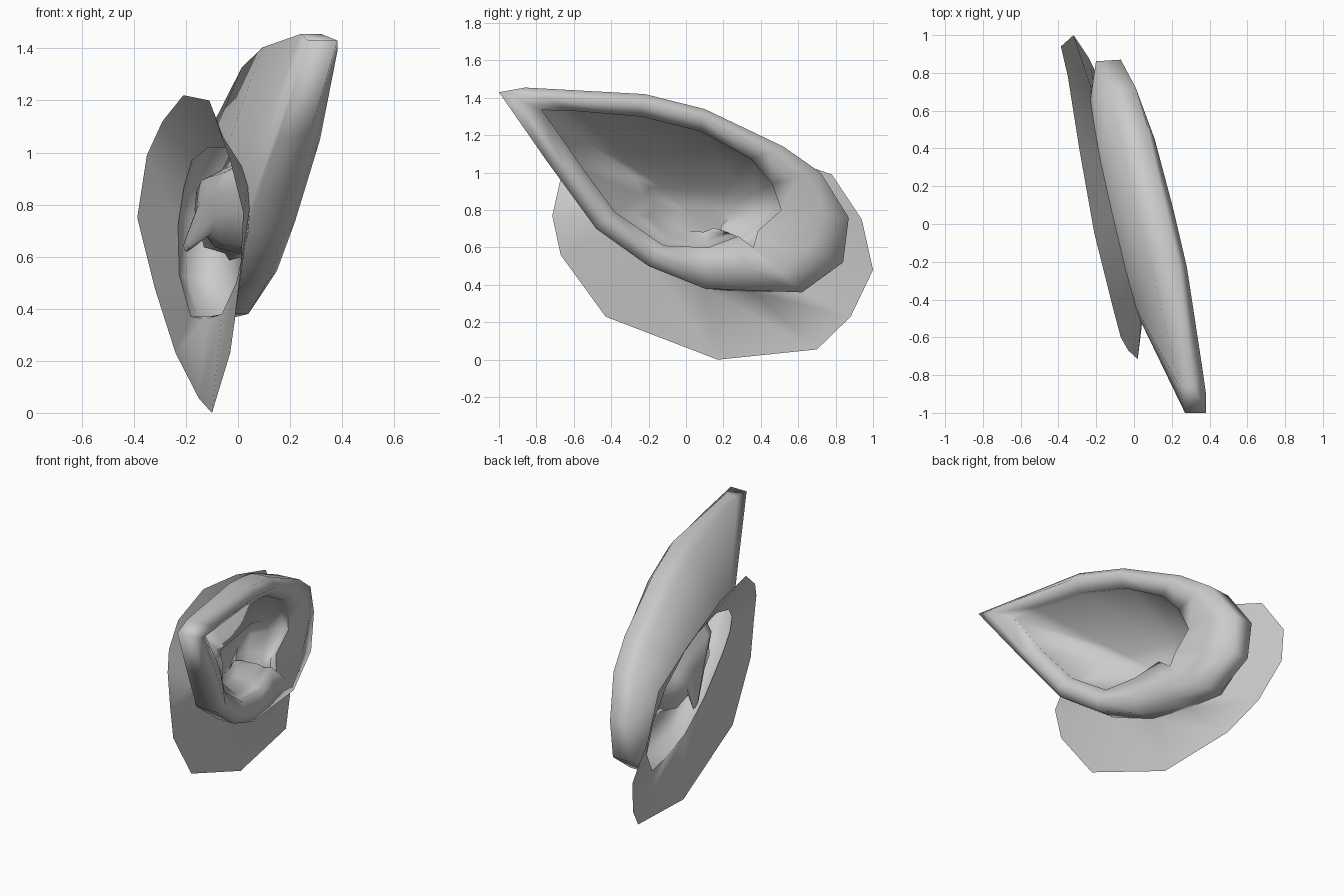
import bpy, bmesh
from mathutils import Vector

if "Cube" in bpy.data.objects:
    bpy.data.objects.remove(bpy.data.objects["Cube"])

# Every loop runs tip -> top -> back -> lobe -> front, 14 stations
# Ear silhouette: y, z, x at the back of the rim, x at the crest of the rim
outline = [(-1, 1.43, .27, .382), (-.86, 1.455, .24, .36), (-.22, 1.42, .10, .28),
           (.10, 1.34, .02, .205), (.52, 1.14, -.08, .11), (.72, 1.0, -.14, .05),
           (.87, .76, -.20, -.03), (.84, .52, -.19, -.03), (.62, .36, -.15, .0),
           (.35, .37, -.11, .04), (.10, .38, -.06, .08), (-.20, .50, .0, .15),
           (-.48, .70, .04, .22), (-.75, 1.07, .16, .315)]
# Inner edge of the rim: y, z, x
inner_pts = [(-.77, 1.335, .31), (-.60, 1.33, .29), (-.24, 1.30, .22), (.08, 1.22, .14),
             (.35, 1.07, .07), (.46, .94, .03), (.51, .80, .0), (.385, .69, .0),
             (.36, .60, .02), (.28, .66, .04), (.12, .60, .09), (-.12, .61, .12),
             (-.38, .79, .17), (-.55, 1.02, .26)]
# Open edge of the base skirt: y, z, x
skirt_pts = [(-.67, .97, -.03), (-.60, 1.08, -.07), (-.45, 1.20, -.11), (-.05, 1.22, -.21),
             (.40, 1.12, -.29), (.78, .99, -.35), (.94, .75, -.387), (1, .48, -.32),
             (.88, .23, -.24), (.70, .055, -.15), (.17, 0, -.10), (-.43, .23, -.03),
             (-.67, .56, .01), (-.715, .77, .02)]
# Where the ear shell grows out of the skirt: y, z
root_pts = [(-.52, .87), (-.45, .95), (-.25, 1.02), (.05, 1.02), (.33, .97), (.50, .87),
            (.66, .72), (.72, .53), (.60, .37), (.36, .36), (.10, .38), (-.18, .50),
            (-.42, .68), (-.51, .78)]
# How far the antihelix fold lies toward the bowl centre
fold = [.6, .6, .6, .55, .4, .25, .15, .1, .1, .1, .1, .15, .25, .5]


def head(y, z):
    """x of the sloping head surface the ear sits on"""
    return -.07 - .24 * y - .1 * (z - .7)


def on_head(p, lift):
    return Vector((head(p.y, p.z) + lift, p.y, p.z))


def vecs(pts):
    return [Vector((x, y, z)) for y, z, x in pts]


def loft(name, rings, cap=False):
    bm = bmesh.new()
    loops = [[bm.verts.new(p) for p in ring] for ring in rings]
    for a, b in zip(loops, loops[1:]):
        for i in range(len(a)):
            j = (i + 1) % len(a)
            bm.faces.new((a[i], a[j], b[j], b[i]))
    if cap:
        bm.faces.new(loops[-1])
    bmesh.ops.recalc_face_normals(bm, faces=bm.faces)
    # outer skin should look toward +x overall
    if sum(f.normal.x * f.calc_area() for f in bm.faces) < 0:
        bmesh.ops.reverse_faces(bm, faces=bm.faces)
    mesh = bpy.data.meshes.new(name)
    bm.to_mesh(mesh)
    bm.free()
    obj = bpy.data.objects.new(name, mesh)
    bpy.context.collection.objects.link(obj)
    bpy.ops.object.select_all(action='DESELECT')
    obj.select_set(True)
    bpy.context.view_layer.objects.active = obj
    bpy.ops.object.shade_smooth_by_angle(angle=1.7)
    return obj


# Skirt and root of the shell
skirt = vecs(skirt_pts)
root = [Vector((head(y, z), y, z)) for y, z in root_pts]

# Rounded rim: back edge, outer wall, crest, inner edge
wall = [Vector((xh - (0 if k < 1 else .04), y, z)) for k, (y, z, xl, xh) in enumerate(outline)]
low = [Vector((o[2], o[0], o[1])).lerp(r, 0 if k < 2 else .04)
       for k, (o, r) in enumerate(zip(outline, root))]
inner = vecs(inner_pts)
crest = []
for w, i, o in zip(wall, inner, outline):
    c = w.lerp(i, .42)
    c.x = max(o[3], i.x)
    crest.append(c)

# Tucked groove under the rim, antihelix fold, then the bowl and canal
groove = [i.lerp(w, .06) - Vector((.05, 0, 0)) for i, w in zip(inner, wall)]
centre = Vector((0, .08, .73))
ridge = [on_head(i.lerp(centre, t), .09) for i, t in zip(inner, fold)]
bowl = [on_head(r.lerp(centre, .2), .0) for r in ridge]
floor = [on_head(r.lerp(centre, .6), -.03) for r in ridge]
canal = [on_head(r.lerp(Vector((0, .2, .62)), .88), -.09) for r in ridge]

loft("ear", [skirt, root, low, wall, crest, inner, groove, ridge, bowl, floor, canal], cap=True)
